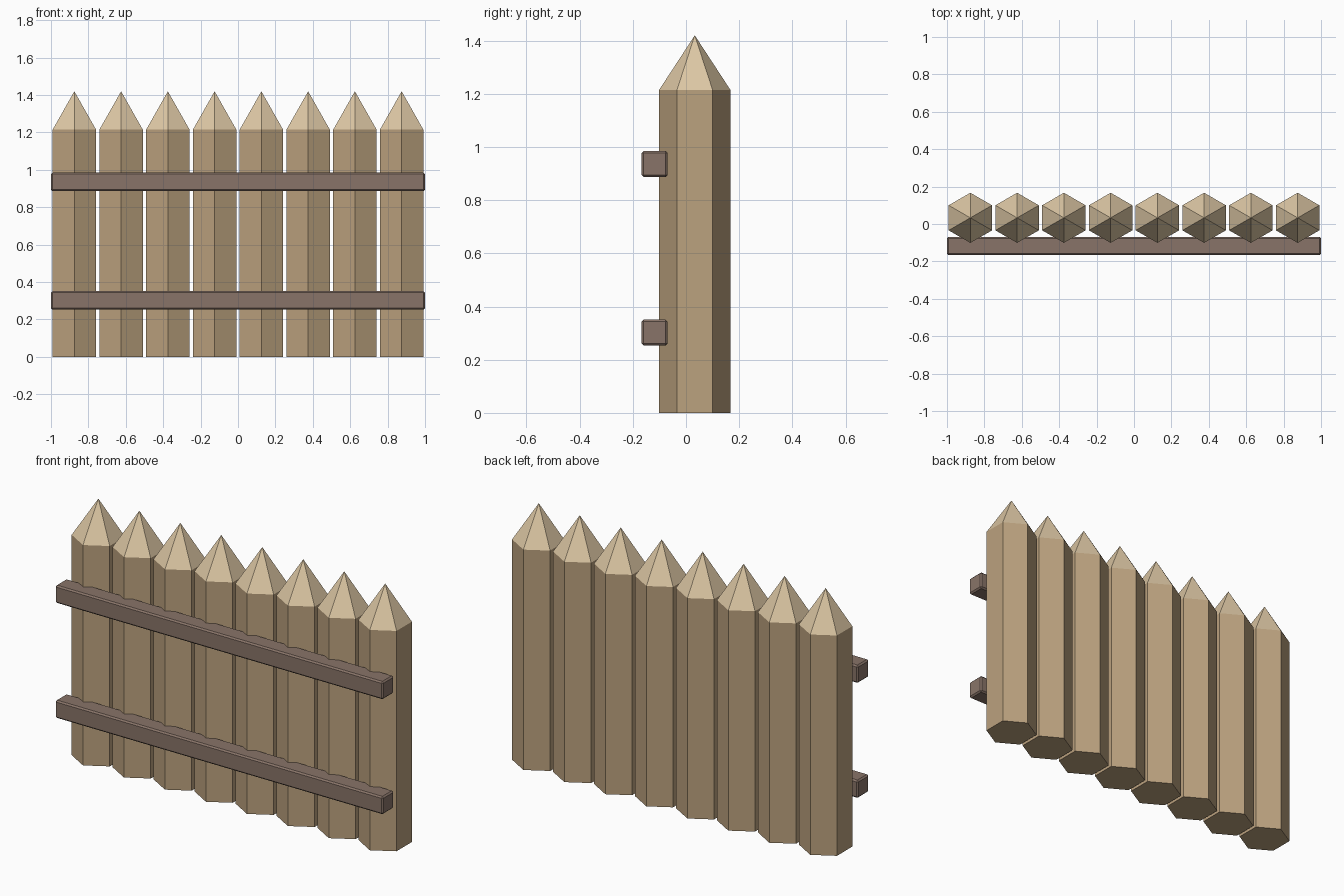
import bpy, bmesh
from math import sin, cos, pi

if "Cube" in bpy.data.objects:
    bpy.data.objects.remove(bpy.data.objects["Cube"])


def material(name, color):
    m = bpy.data.materials.new(name)
    m.diffuse_color = (*color, 1)
    m.use_nodes = True
    m.node_tree.nodes["Principled BSDF"].inputs["Base Color"].default_value = m.diffuse_color
    return m


wood = material("post_wood", (0.50, 0.36, 0.21))
cut_wood = material("cut_wood", (0.72, 0.57, 0.37))
rail_wood = material("rail_wood", (0.25, 0.175, 0.14))


def add_object(name, bm, mats):
    bmesh.ops.recalc_face_normals(bm, faces=bm.faces)
    me = bpy.data.meshes.new(name)
    bm.to_mesh(me)
    bm.free()
    for m in mats:
        me.materials.append(m)
    ob = bpy.data.objects.new(name, me)
    bpy.context.collection.objects.link(ob)
    return ob


# Hexagonal post with a sharpened, lighter tip
def post(name, x, y=0.033, r=0.134, shoulder=1.215, top=1.42):
    bm = bmesh.new()
    low, high = ([bm.verts.new((r * cos(pi / 6 + i * pi / 3),
                                r * sin(pi / 6 + i * pi / 3), z)) for i in range(6)]
                 for z in (0, shoulder))
    tip = bm.verts.new((0, 0, top))
    bm.faces.new(low[::-1])
    for i in range(6):
        j = (i + 1) % 6
        bm.faces.new((low[i], low[j], high[j], high[i]))
        bm.faces.new((high[i], high[j], tip)).material_index = 1
    ob = add_object(name, bm, (wood, cut_wood))
    ob.location = (x, y, 0)


# Horizontal rail with slightly bevelled edges
def rail(name, z):
    bm = bmesh.new()
    bmesh.ops.create_cube(bm, size=1)
    bmesh.ops.scale(bm, vec=(2.0, 0.098, 0.098), verts=bm.verts)
    bmesh.ops.bevel(bm, geom=bm.edges[:], offset=0.008, segments=1, affect='EDGES')
    ob = add_object(name, bm, (rail_wood,))
    ob.location = (0, -0.118, z)


for i in range(8):
    post(f"post_{i + 1}", -0.875 + 0.25 * i)
rail("lower_rail", 0.302)
rail("upper_rail", 0.936)
